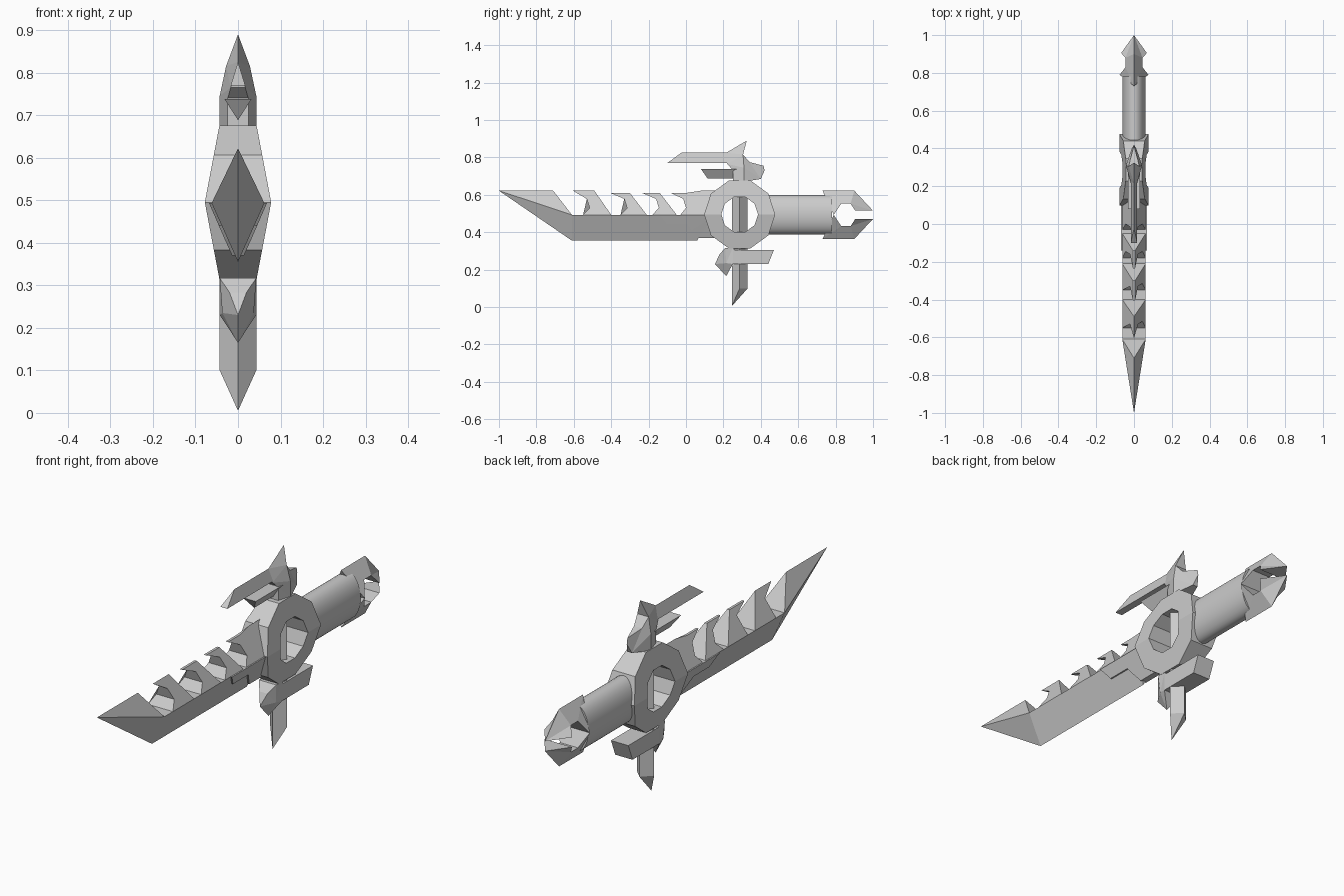
import bpy, bmesh, math
from collections import Counter

cube = bpy.data.objects.get("Cube")
if cube:
    bpy.data.objects.remove(cube, do_unlink=True)

steel = bpy.data.materials.new("grey steel")
steel.use_nodes = True
GREY = (0.6, 0.6, 0.6, 1)
steel.diffuse_color = GREY
steel.node_tree.nodes["Principled BSDF"].inputs["Base Color"].default_value = GREY
MID = 0.493  # height of the main axis


def finish(name, bm):
    bmesh.ops.recalc_face_normals(bm, faces=bm.faces)
    mesh = bpy.data.meshes.new(name)
    bm.to_mesh(mesh)
    bm.free()
    mesh.materials.append(steel)
    obj = bpy.data.objects.new(name, mesh)
    bpy.context.collection.objects.link(obj)
    return obj


def faceted(name, polys):
    """Symmetric solid from side polygons of (y, z, half width)."""
    bm = bmesh.new()
    verts = {}

    def vert(p, side):
        key = (side * p[2], p[0], p[1])
        if key not in verts:
            verts[key] = bm.verts.new(key)
        return verts[key]

    def face(vs):
        vs = list(dict.fromkeys(vs))
        if len(vs) > 2 and not bm.faces.get(vs):
            bm.faces.new(vs)

    pairs = [(a, b) for poly in polys for a, b in zip(poly, poly[1:] + poly[:1])]
    shared = Counter(frozenset(p) for p in pairs)
    for poly in polys:
        for side in (1, -1):
            face([vert(p, side) for p in poly])
    for a, b in pairs:
        if shared[frozenset((a, b))] == 1:
            face([vert(a, 1), vert(b, 1), vert(b, -1), vert(a, -1)])
    bmesh.ops.triangulate(bm, faces=[f for f in bm.faces if len(f.verts) > 3])
    return finish(name, bm)


# Blade: pointed tip and lower bevel
W = 0.062
tip, tip_back = (-1, 0.622, 0), (-0.71, 0.622, 0)
ridge, heel = (-0.61, MID, W), (-0.61, 0.355, 0)
ridge_end, heel_end = (0.12, MID, W), (0.06, 0.355, 0)
faceted("blade", [[tip, tip_back, ridge], [tip, ridge, heel],
                  [ridge, ridge_end, heel_end, heel]])


# Hooked teeth along the spine
def bevel(y, z):
    return (y, z, max(0, W * (0.622 - z) / (0.622 - MID)))


for i, (y, top, length) in enumerate([(-0.605, 0.622, 0.115), (-0.405, 0.61, 0.105),
                                      (-0.235, 0.61, 0.095)]):
    faceted(f"spine_tooth_{i + 1}", [[
        bevel(y, top), bevel(y + length, top), bevel(y + length + 0.09, MID),
        bevel(y + 0.055, MID), bevel(y + 0.09, 0.53), bevel(y + 0.075, 0.578)]])

# Collar where the blade meets the ring
faceted("blade_collar", [
    [bevel(-0.08, 0.61), bevel(0, 0.61), bevel(0.08, 0.622), bevel(0.16, 0.622),
     bevel(0.16, MID), bevel(-0.03, MID), bevel(0, 0.53), bevel(-0.015, 0.578)],
    [(-0.14, MID, 0.068), (0.16, MID, 0.068), (0.16, 0.37, 0.014), (0.06, 0.37, 0.014),
     (0.03, 0.41, 0.032), (0.01, 0.44, 0.045), (-0.1, 0.44, 0.045)]])


# Ten-sided guard ring, thickest at mid height
def ring_point(radius, i):
    a = math.tau * (i % 10) / 10
    dz = round(radius * math.sin(a), 4)
    return (0.287 + radius * math.cos(a), MID + dz + 0.002, 0.078 - 0.19 * abs(dz))


faceted("guard_ring", [[ring_point(0.19, i), ring_point(0.19, i + 1),
                        ring_point(0.098, i + 1), ring_point(0.098, i)] for i in range(10)])

# Diamond bar through the ring ending in a spike
bar_top = [(0.245, 0.65, 0), (0.287, 0.65, 0.043), (0.33, 0.65, 0)]
bar_low = [(0.245, 0.005, 0), (0.287, 0.1, 0.043), (0.33, 0.1, 0)]
faceted("lower_spike", [[bar_top[k], bar_top[k + 1], bar_low[k + 1], bar_low[k]]
                        for k in (0, 1)] + [bar_low])

# Lower guard: straight arm with a hooked nose
B = 0.043
a, b, c, d = (0.21, 0.317, B), (0.25, 0.317, B), (0.25, 0.23, B), (0.215, 0.235, 0.037)
nose, hook = (0.155, 0.23, 0), (0.215, 0.165, 0)
faceted("lower_guard", [
    [b, (0.26, 0.305, B), (0.47, 0.305, B), (0.44, 0.23, B), c],
    [a, b, c, d], [a, d, nose, (0.18, 0.283, 0.02)], [d, c, hook], [d, hook, nose]])

# Upper guard: knob and horn
base, mid, back = (0.31, 0.67, B), (0.31, 0.745, B), (0.34, 0.775, 0.02)
neck, front, horn = (0.305, 0.815, 0.028), (0.22, 0.765, 0.017), (0.215, 0.825, 0)
faceted("upper_guard", [
    [base, (0.4, 0.685, 0.012), (0.42, 0.73, 0), (0.415, 0.755, 0), back, mid],
    [base, mid, front, (0.25, 0.74, 0.025), (0.25, 0.67, 0.025)],
    [mid, back, neck], [mid, neck, horn, front], [neck, (0.325, 0.89, 0), horn]])
faceted("upper_long_prong", [[(-0.1, 0.77, 0.017), (-0.025, 0.825, 0),
                              (0.23, 0.825, 0), (0.23, 0.77, 0.017)]])
faceted("upper_short_prong", [[(0.08, 0.738, 0.032), (0.28, 0.738, 0.032),
                               (0.28, 0.688, 0), (0.115, 0.688, 0)]])

# Oval grip
bm = bmesh.new()
bmesh.ops.create_cone(bm, cap_ends=True, segments=32, radius1=1, radius2=1, depth=1)
for v in bm.verts:
    v.co = (0.062 * v.co.x, 0.6 + 0.36 * v.co.z, MID + 0.105 * v.co.y)
grip = finish("grip", bm)
bpy.context.view_layer.objects.active = grip
grip.select_set(True)
bpy.ops.object.shade_smooth_by_angle(angle=math.radians(40))

# Pommel: two mirrored claws around an opening
claw = [[(0.73, 0.622, 0), (0.9, 0.622, 0), (0.88, 0.553, 0.045), (0.83, 0.553, 0.045),
         (0.79, MID, 0.076)],
        [(0.9, 0.622, 0), (1, 0.515, 0), (0.905, 0.515, 0.068), (0.88, 0.553, 0.045)]]
faceted("pommel_upper_claw", claw)
faceted("pommel_lower_claw", [[(y, 2 * MID - z, w) for y, z, w in p] for p in claw])
